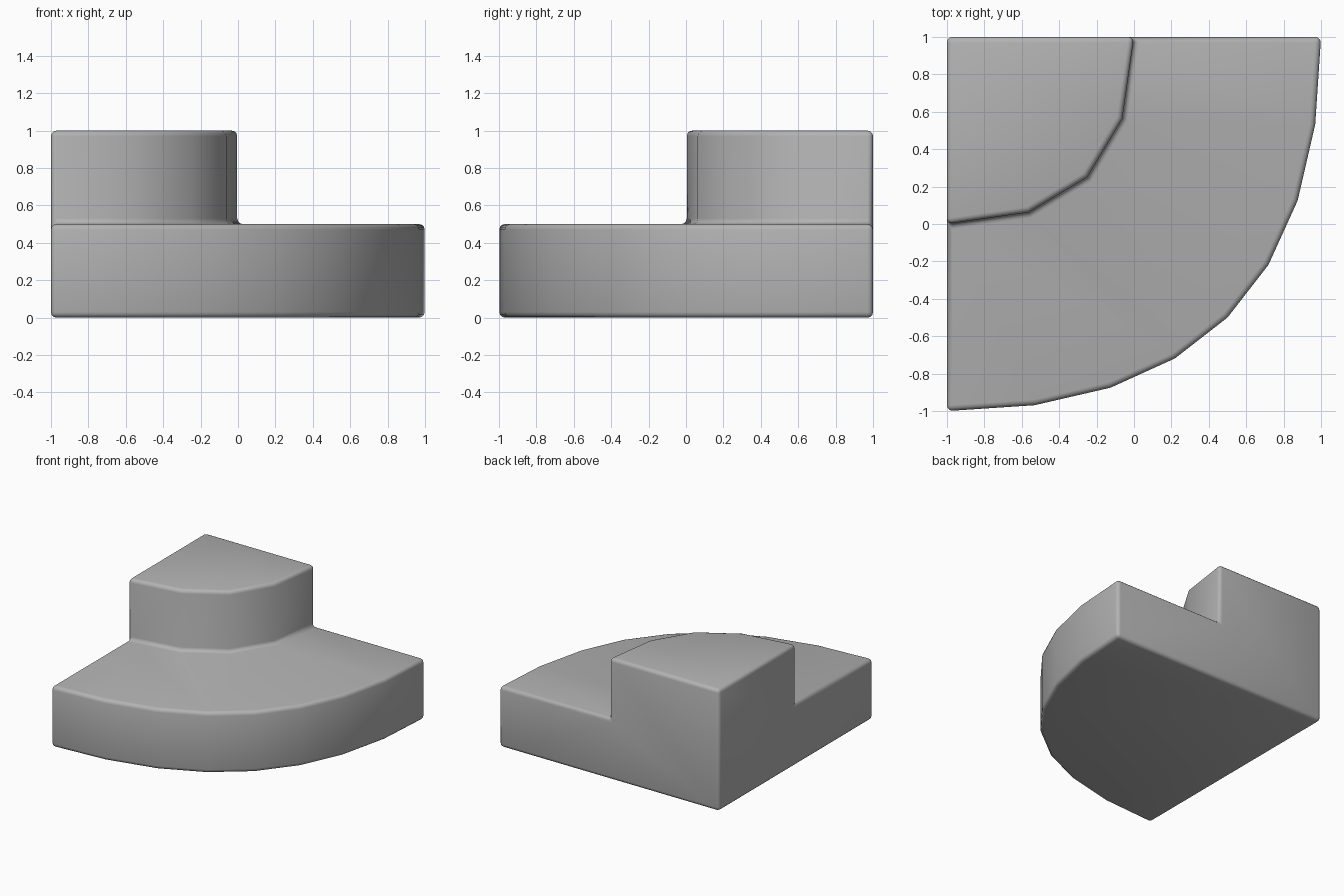
import bpy, bmesh

if "Cube" in bpy.data.objects:
    bpy.data.objects.remove(bpy.data.objects["Cube"])


def quarter_curve(size, segments):
    # Rounded quarter around the back-left corner (-1, 1)
    k = 2 / 3
    ctrl = [(0, 1), (k, 1), (1, k), (1, 0)]
    pts = []
    for i in range(segments + 1):
        t = i / segments
        w = [(1 - t) ** 3, 3 * t * (1 - t) ** 2, 3 * t * t * (1 - t), t ** 3]
        u = sum(a * c[0] for a, c in zip(w, ctrl))
        v = sum(a * c[1] for a, c in zip(w, ctrl))
        pts.append((-1 + size * u, 1 - size * v))
    return pts


bm = bmesh.new()


def ring(pts, z):
    return [bm.verts.new((x, y, z)) for x, y in pts]


outer, inner = quarter_curve(2, 8), quarter_curve(1, 4)
low_base, low_top = ring(outer, 0), ring(outer, 0.5)
up_base, up_top = ring(inner, 0.5), ring(inner, 1)
corner_base, corner_top = ring([(-1, 1)], 0) + ring([(-1, 1)], 1)

# Curved risers
for a, b in ((low_base, low_top), (up_base, up_top)):
    for i in range(len(a) - 1):
        bm.faces.new((a[i], a[i + 1], b[i + 1], b[i]))
# Treads and underside
bm.faces.new(low_top + up_base[::-1])
bm.faces.new(up_top + [corner_top])
bm.faces.new(low_base[::-1] + [corner_base])
# Flat stepped side and back walls
for e in (0, -1):
    bm.faces.new((corner_base, low_base[e], low_top[e],
                  up_base[e], up_top[e], corner_top))
bmesh.ops.recalc_face_normals(bm, faces=bm.faces[:])
for f in bm.faces:
    f.smooth = True

mesh = bpy.data.meshes.new("corner_steps")
bm.to_mesh(mesh)
bm.free()
steps = bpy.data.objects.new("corner_steps", mesh)
bpy.context.collection.objects.link(steps)

# Dark grey surface
grey = bpy.data.materials.new("dark_grey")
grey.diffuse_color = (0.45, 0.45, 0.45, 1)
grey.use_nodes = True
grey.node_tree.nodes["Principled BSDF"].inputs["Base Color"].default_value = grey.diffuse_color
mesh.materials.append(grey)

# Softened edges, leaving the curve facets alone
bevel = steps.modifiers.new("soft_edges", "BEVEL")
bevel.width = 0.03
bevel.segments = 3
bevel.limit_method = 'ANGLE'
bevel.angle_limit = 0.7
